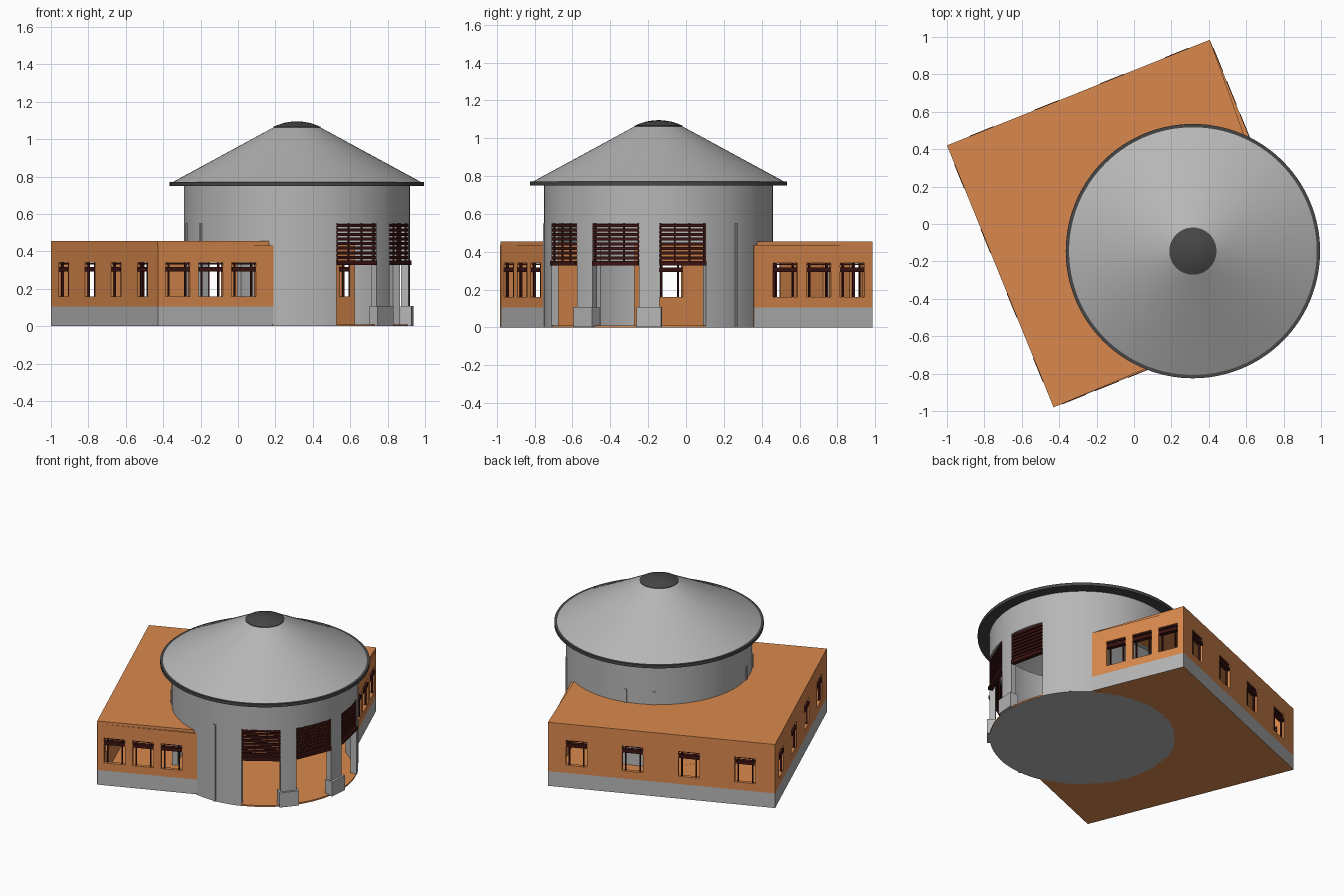
import bpy, bmesh, math
from mathutils import Vector, Matrix

if "Cube" in bpy.data.objects:
    bpy.data.objects.remove(bpy.data.objects["Cube"])


def material(name, rgb):
    m = bpy.data.materials.new(name)
    m.diffuse_color = (*rgb, 1)
    m.use_nodes = True
    m.node_tree.nodes["Principled BSDF"].inputs["Base Color"].default_value = m.diffuse_color
    return m


ORANGE = material("orange_plaster", (0.70, 0.25, 0.075))
GREY = material("light_grey", (0.47, 0.47, 0.47))
DARK = material("dark_grey", (0.062, 0.062, 0.062))
RED = material("dark_red_wood", (0.045, 0.007, 0.006))

CX, CY, R = 0.315, -0.145, 0.605       # round tower
A, B, D = Vector((-1, 0.42, 0)), Vector((0.405, 0.985, 0)), Vector((-0.43, -0.98, 0))
L = (B - A).length
U, V = (B - A).normalized(), (D - A).normalized()
Z = Vector((0, 0, 1))


def polar(r, deg, z=0):
    a = math.radians(deg)
    return Vector((CX + r * math.cos(a), CY + r * math.sin(a), z))


def finish(name, bm, mats, smooth=False, rule=None):
    bmesh.ops.recalc_face_normals(bm, faces=bm.faces)
    bm.normal_update()
    if rule:
        for f in bm.faces:
            f.material_index = rule(f)
    me = bpy.data.meshes.new(name)
    bm.to_mesh(me)
    bm.free()
    for m in mats:
        me.materials.append(m)
    ob = bpy.data.objects.new(name, me)
    bpy.context.collection.objects.link(ob)
    if smooth:
        bpy.ops.object.select_all(action='DESELECT')
        ob.select_set(True)
        bpy.context.view_layer.objects.active = ob
        bpy.ops.object.shade_smooth_by_angle(angle=math.radians(30))
    return ob


def shell(ss, zs, solid, pos, closed=False):
    """Thick wall on an (s, z) grid; cells that are not solid are openings."""
    bm = bmesh.new()
    n, m = len(ss) - 1, len(zs) - 1
    cache = {}

    def vert(i, j, k):
        key = (i % n if closed else i, j, k)
        if key not in cache:
            cache[key] = bm.verts.new(pos(ss[key[0]], zs[j], k))
        return cache[key]

    def full(i, j):
        if closed:
            i %= n
        return 0 <= i < n and 0 <= j < m and solid((ss[i] + ss[i + 1]) / 2, (zs[j] + zs[j + 1]) / 2)

    for i in range(n):
        for j in range(m):
            if not full(i, j):
                continue
            for k in (0, 1):
                bm.faces.new([vert(i, j, k), vert(i + 1, j, k), vert(i + 1, j + 1, k), vert(i, j + 1, k)])
            for di, dj, p, q in ((-1, 0, (0, 0), (0, 1)), (1, 0, (1, 0), (1, 1)),
                                 (0, -1, (0, 0), (1, 0)), (0, 1, (0, 1), (1, 1))):
                if not full(i + di, j + dj):
                    a, b = (i + p[0], j + p[1]), (i + q[0], j + q[1])
                    bm.faces.new([vert(*a, 0), vert(*b, 0), vert(*b, 1), vert(*a, 1)])
    return bm


def add_box(bm, centre, size, direction):
    ang = math.atan2(direction.y, direction.x)
    mat = Matrix.Translation(centre) @ Matrix.Rotation(ang, 4, 'Z') @ Matrix.Diagonal((*size, 1))
    bmesh.ops.create_cube(bm, size=1, matrix=mat)


def slab(name, pts, z0, z1, mats, rule=None):
    bm = bmesh.new()
    f = bm.faces.new([bm.verts.new((p.x, p.y, z0)) for p in pts])
    up = bmesh.ops.extrude_face_region(bm, geom=[f], use_keep_orig=True)
    bmesh.ops.translate(bm, vec=(0, 0, z1 - z0),
                        verts=[g for g in up["geom"] if isinstance(g, bmesh.types.BMVert)])
    return finish(name, bm, mats, rule=rule)


def lathe(name, profile, mat, n=128):
    bm = bmesh.new()
    rings = [[bm.verts.new(polar(r, 360 * i / n, z)) for i in range(n)] for r, z in profile]
    for a, b in zip(rings, rings[1:]):
        for i in range(n):
            bm.faces.new([a[i], a[(i + 1) % n], b[(i + 1) % n], b[i]])
    if profile[-1][0] < 0.02:
        bm.faces.new(rings[-1])
    return finish(name, bm, [mat], smooth=True)


# square block walls with windows and a grey plinth on the outside
T = 0.025
HALF = 0.07
short = [0.116, 0.307, 0.497]
walls = [("back", A, U, V, L, [0.20, 0.575, 0.95, 1.325], True),
         ("left", A, V, U, L, [0.18, 0.552, 0.924, 1.296], True),
         ("front", D, U, -V, 0.675, short, False),
         ("right", B, V, -U, 0.675, short, False)]
for name, origin, along, inward, length, wins, both in walls:
    ss = sorted([0, length] + [w + e for w in wins for e in (-HALF, HALF)])

    def solid(s, z):
        return not (0.16 < z < 0.34 and any(abs(s - w) < HALF for w in wins))

    def pos(s, z, k):
        d = k * T
        s = max(s, d)
        if both:
            s = min(s, length - d)
        return origin + along * s + inward * d + Z * z

    bm = shell(ss, [0, 0.105, 0.16, 0.34, 0.435], solid, pos)
    finish(name + "_wall", bm, [ORANGE, GREY], rule=lambda f: int(
        f.normal.dot(inward) < -0.9 and f.calc_center_median().z < 0.105))

    # timber frames: two posts, a head and a thick transom
    bm = bmesh.new()
    for w in wins:
        c = origin + along * w + inward * T * 0.5
        for e in (-1, 1):
            add_box(bm, c + along * e * 0.048 + Z * 0.25, (0.008, 0.012, 0.18), along)
        add_box(bm, c + Z * 0.335, (0.138, 0.012, 0.008), along)
        add_box(bm, c + Z * 0.304, (0.138, 0.03, 0.024), along)
    finish(name + "_window_frames", bm, [RED])

# flat roof and floor, both cut round by the tower
arc = [polar(R - 0.01, 58 + (257 - 58) * i / 60) for i in range(61)]
slab("flat_roof", [D, A, B] + arc, 0.435, 0.455, [ORANGE])
inset = [D + (U - V) * 0.01, A + (U + V) * 0.01, B + (V - U) * 0.01]
slab("block_floor", inset + arc, 0, 0.01, [ORANGE])
slab("tower_floor", [polar(R - 0.003, 3 * i) for i in range(120)], 0, 0.0105,
     [ORANGE, GREY], rule=lambda f: int(f.normal.z < -0.5))

# tower wall: three tall outer doorways, and inner openings towards the block
doors = [(-69.6, -45.3), (-35.2, -9.8), (0.4, 24.6)]
inner = [(57, 102), (122, 193), (213, 258)]
edges = [a % 360 for pair in doors + inner for a in pair]
angles = sorted(edges + [a for a in range(0, 360, 3) if all(abs(a - e) > 0.8 for e in edges)])
angles.append(angles[0] + 360)


def inside(a, pairs):
    return any((a - p) % 360 < q - p for p, q in pairs)


def tower_solid(a, z):
    if z < 0.435 and inside(a, inner):
        return False
    return not (z < 0.55 and inside(a, doors))


bm = shell(angles, [0, 0.435, 0.55, 0.755], tower_solid,
           lambda a, z, k: polar(R - 0.04 * k, a, z), closed=True)
finish("tower_wall", bm, [GREY], smooth=True)

# louvred screens over the doorways
bm = bmesh.new()
for p, q in doors:
    mid = (p + q) / 2
    out = polar(1, mid) - polar(0, mid)
    side = Vector((-out.y, out.x, 0))
    w = 2 * 0.6 * math.sin(math.radians((q - p) / 2))
    c = polar(0.585, mid)
    add_box(bm, c + Z * 0.34, (w, 0.03, 0.024), side)
    for i in range(8):
        add_box(bm, c + Z * (0.368 + 0.0245 * i), (w, 0.014, 0.016), side)
    for e in (-0.47, -0.16, 0.16, 0.47):
        add_box(bm, c + side * w * e - out * 0.008 + Z * 0.44, (0.008, 0.008, 0.22), side)
finish("louvre_screens", bm, [RED])

# plinth blocks under the two piers
bm = bmesh.new()
for a in (-40.25, -4.7):
    out = polar(1, a) - polar(0, a)
    add_box(bm, polar(0.59, a, 0.0545), (0.06, 0.13, 0.105), out)
finish("pier_plinths", bm, [GREY])

# thin upright strips around the tower
bm = bmesh.new()
for a, z0 in ((104, 0.45), (122, 0.45), (194, 0.45), (212, 0.45), (42.6, 0), (-87.6, 0)):
    out = polar(1, a) - polar(0, a)
    add_box(bm, polar(R, a, (z0 + 0.55) / 2), (0.014, 0.016, 0.55 - z0), out)
finish("tower_strips", bm, [GREY])

# conical roof with dark eave and cap
lathe("eave_ring", [(0.57, 0.75), (0.68, 0.75), (0.68, 0.772), (0.662, 0.772)], DARK)
lathe("cone_roof", [(0.665, 0.77), (0.12, 1.066)], GREY)
lathe("roof_cap", [(0.126, 1.062), (0.126, 1.066), (0.1, 1.077), (0.07, 1.087),
                   (0.035, 1.093), (0.01, 1.095)], DARK)
